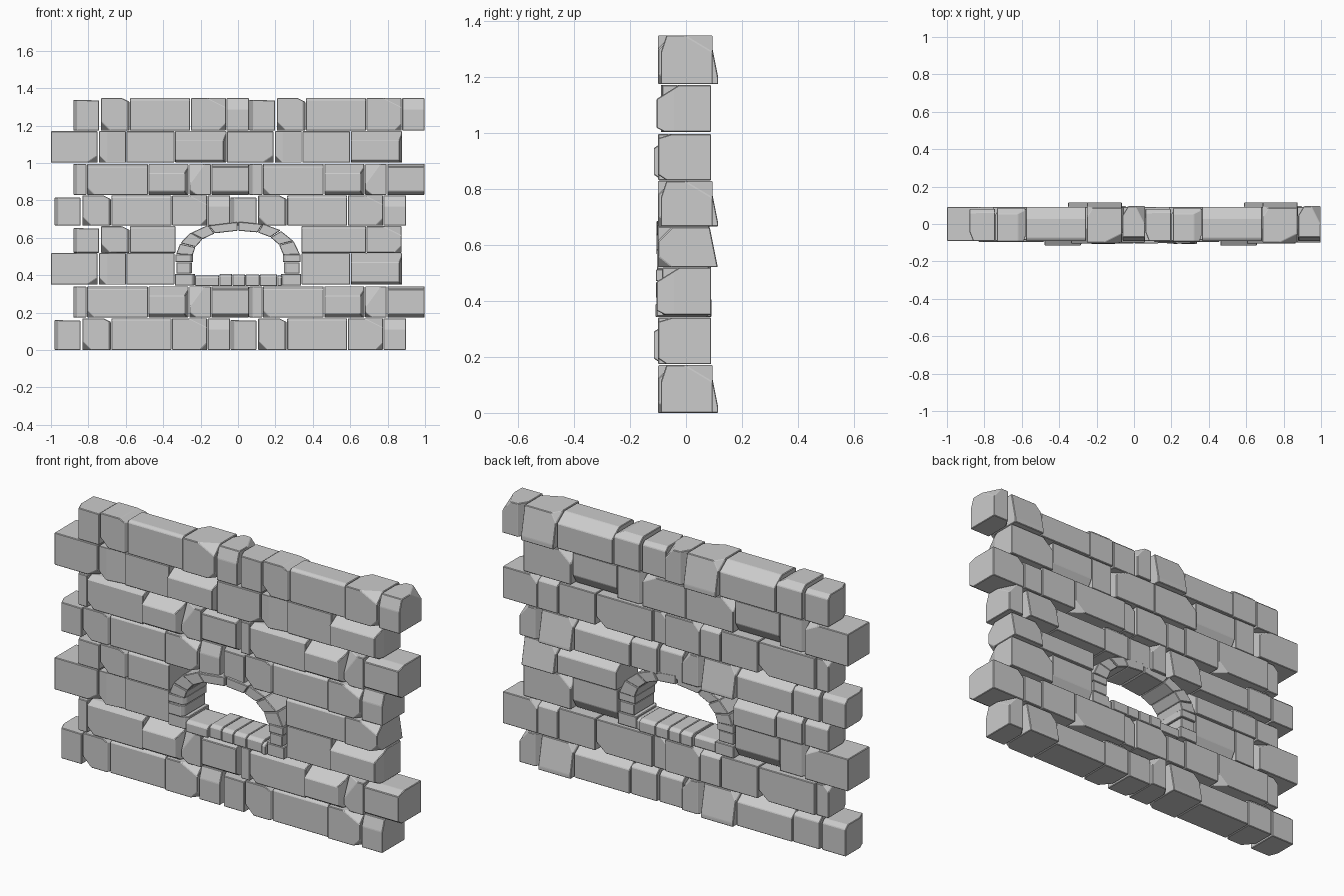
import bpy, bmesh, math, random
from mathutils import Vector

if "Cube" in bpy.data.objects:
    bpy.data.objects.remove(bpy.data.objects["Cube"])

random.seed(4)


def chip(bm, cut, lo, hi):
    """Slice a corner/edge off. cut = signed distances from the corner along x, y, z (0 = run along that axis)."""
    corner = Vector([hi[i] if cut[i] > 0 else lo[i] for i in range(3)])
    n = Vector([1 / c if c else 0 for c in cut])
    k = next(i for i in range(3) if cut[i])
    p = corner.copy()
    p[k] -= cut[k]
    geom = bm.verts[:] + bm.edges[:] + bm.faces[:]
    res = bmesh.ops.bisect_plane(bm, geom=geom, dist=1e-5, plane_co=p, plane_no=n, clear_outer=True)
    edges = [e for e in res['geom_cut'] if isinstance(e, bmesh.types.BMEdge) and e.is_boundary]
    if edges:
        bmesh.ops.contextual_create(bm, geom=edges)


def add_stone(target, corners, cuts=(), lo=None, hi=None, bevel=0.003):
    """corners: 8 points, front four then back four in the same order."""
    bm = bmesh.new()
    v = [bm.verts.new(c) for c in corners]
    for f in ((0, 1, 2, 3), (7, 6, 5, 4), (0, 4, 5, 1), (1, 5, 6, 2), (2, 6, 7, 3), (3, 7, 4, 0)):
        bm.faces.new([v[i] for i in f])
    for c in cuts:
        chip(bm, c, lo, hi)
    bmesh.ops.recalc_face_normals(bm, faces=bm.faces[:])
    bmesh.ops.bevel(bm, geom=bm.edges[:], offset=bevel, segments=1, affect='EDGES', clamp_overlap=True)
    me = bpy.data.meshes.new("tmp")
    bm.to_mesh(me)
    bm.free()
    target.from_mesh(me)
    bpy.data.meshes.remove(me)


def box(x0, x1, y0, y1, z0, z1):
    return [(x0, y0, z0), (x1, y0, z0), (x1, y0, z1), (x0, y0, z1),
            (x0, y1, z0), (x1, y1, z0), (x1, y1, z1), (x0, y1, z1)]


def finish(bm, name):
    me = bpy.data.meshes.new(name)
    bmesh.ops.recalc_face_normals(bm, faces=bm.faces[:])
    bm.to_mesh(me)
    bm.free()
    bpy.context.collection.objects.link(bpy.data.objects.new(name, me))


# Repeating runs of stones (each 0.94 long): x start, x end, front y, back y, chips
RUN_A = [
    (0.00, 0.138, -.09, .08, [(-.02, -.05, 0), (0, .03, .03), (.8, 0, .012)]),
    (0.148, 0.30, -.095, .085, [(-.05, -.06, -.05), (.04, 0, .02), (0, .03, .03), (.012, -.03, 0)]),
    (0.303, 0.624, -.09, .09, [(0, .06, .045), (0, -.015, .01)]),
    (0.628, 0.815, -.10, .115, [(.10, -.05, .05), (.04, -.05, -.04), (0, .03, .15), (-.05, .08, .06)]),
    (0.818, 0.938, -.09, .095, [(.05, .10, .06), (0, -.02, .06), (-.03, .05, 0)]),
]
RUN_B = [
    (0.00, 0.07, -.09, .08, [(-.02, -.04, 0), (-.03, .05, .03)]),
    (0.073, 0.398, -.095, .09, [(0, -.04, .015), (-.04, -.04, -.04), (.06, .05, -.05)]),
    (0.402, 0.615, -.115, .09, [(0, -.08, .05), (0, -.03, -.02), (.02, -.05, 0)]),
    (0.62, 0.735, -.10, .09, [(-.08, -.05, .11), (-.04, -.05, -.03), (0, .04, .02)]),
    (0.738, 0.938, -.10, .09, [(0, -.05, .015), (0, -.03, -.02), (-.04, .05, .04)]),
]
RUN_C = [
    (0.00, 0.25, -.09, .09, [(.06, -.05, -.04), (.08, .06, .04)]),
    (0.258, 0.40, -.09, .08, [(.1, -.015, 0), (-.02, .03, 0), (-.04, -.05, -.04)]),
    (0.404, 0.660, -.085, .08, [(0, .03, -.05)]),
    (0.664, 0.938, -.105, .09, [(0, -.08, .05), (.015, -.06, 0), (0, -.03, -.015), (-.07, .05, .06)]),
]

# Courses: run, x start, bottom z, top z, spans to keep
FULL = [(-1.1, 1.1)]
SIDES = [(-1.1, -.335), (.34, .89)]
COURSES = [
    (RUN_A, -.98, 0.0, .17, FULL), (RUN_B, -.88, .174, .34, FULL),
    (RUN_C, -1.0, .35, .518, SIDES), (RUN_A, -.88, .52, .662, SIDES),
    (RUN_A, -.98, .665, .827, FULL), (RUN_B, -.88, .83, .995, FULL),
    (RUN_C, -1.0, 1.002, 1.17, FULL), (RUN_A, -.88, 1.173, 1.347, FULL),
]
for i, (run, start, z0, z1, spans) in enumerate(COURSES):
    bm = bmesh.new()
    for rep in range(2):
        for a, b, y0, y1, cuts in run:
            for s0, s1 in spans:
                x0, x1 = max(a + start + rep * .94, s0), min(b + start + rep * .94, s1)
                if x1 - x0 > .06:
                    if 0 < x0 - s0 < .04:      # close the gap beside the window
                        x0 = s0
                    add_stone(bm, box(x0, x1, y0, y1, z0, z1), cuts, (x0, y0, z0), (x1, y1, z1))
    finish(bm, f"stone_course_{i + 1}")


# Window arch: wedge stones around a squared half ellipse
def arch_point(deg, rx, rz, y, power):
    c, s = math.cos(math.radians(deg)), math.sin(math.radians(deg))
    return (math.copysign(rx * abs(c) ** power, c), y, .47 + rz * s ** power)


bm = bmesh.new()
angles = [9, 29, 49, 69, 90, 116, 137, 156, 171]
for a0, a1 in zip(angles, angles[1:]):
    k = random.uniform(-.006, .006)
    corners = [arch_point(a, rx, rz, y, p) for y in (-.10 + k, .085 + k)
               for a, rx, rz, p in ((a0 + .3, .245, .168, .82), (a0 + .3, .335, .22 + k, .9),
                                    (a1 - .3, .335, .22 + k, .9), (a1 - .3, .245, .168, .82))]
    add_stone(bm, corners)
finish(bm, "window_arch")

# Window jambs: stacked small stones on both sides
bm = bmesh.new()
for s in (-1, 1):
    for z0, z1, x0, x1 in ((.345, .408, .23, .338), (.41, .468, .245, .33), (.47, .512, .24, .335)):
        k = random.uniform(-.01, .01)
        a, b = sorted((s * x0, s * x1))
        lo, hi = (a, -.10 + k, z0), (b, .085 + k, z1)
        add_stone(bm, box(a, b, lo[1], hi[1], z0, z1), [(s * -.015, -.02, 0)], lo, hi)
finish(bm, "window_jambs")

# Window sill: short row of small stones
bm = bmesh.new()
xs = [-.23, -.10, -.03, .04, .115, .21, .235]
for a, b in zip(xs, xs[1:]):
    k = random.uniform(-.012, .008)
    lo, hi = (a + .001, -.10 + k, .342), (b - .001, .085 + k, .403 + k * .5)
    add_stone(bm, box(lo[0], hi[0], lo[1], hi[1], lo[2], hi[2]),
              [(0, -.02, .01), (0, .02, .01)], lo, hi)
finish(bm, "window_sill")
